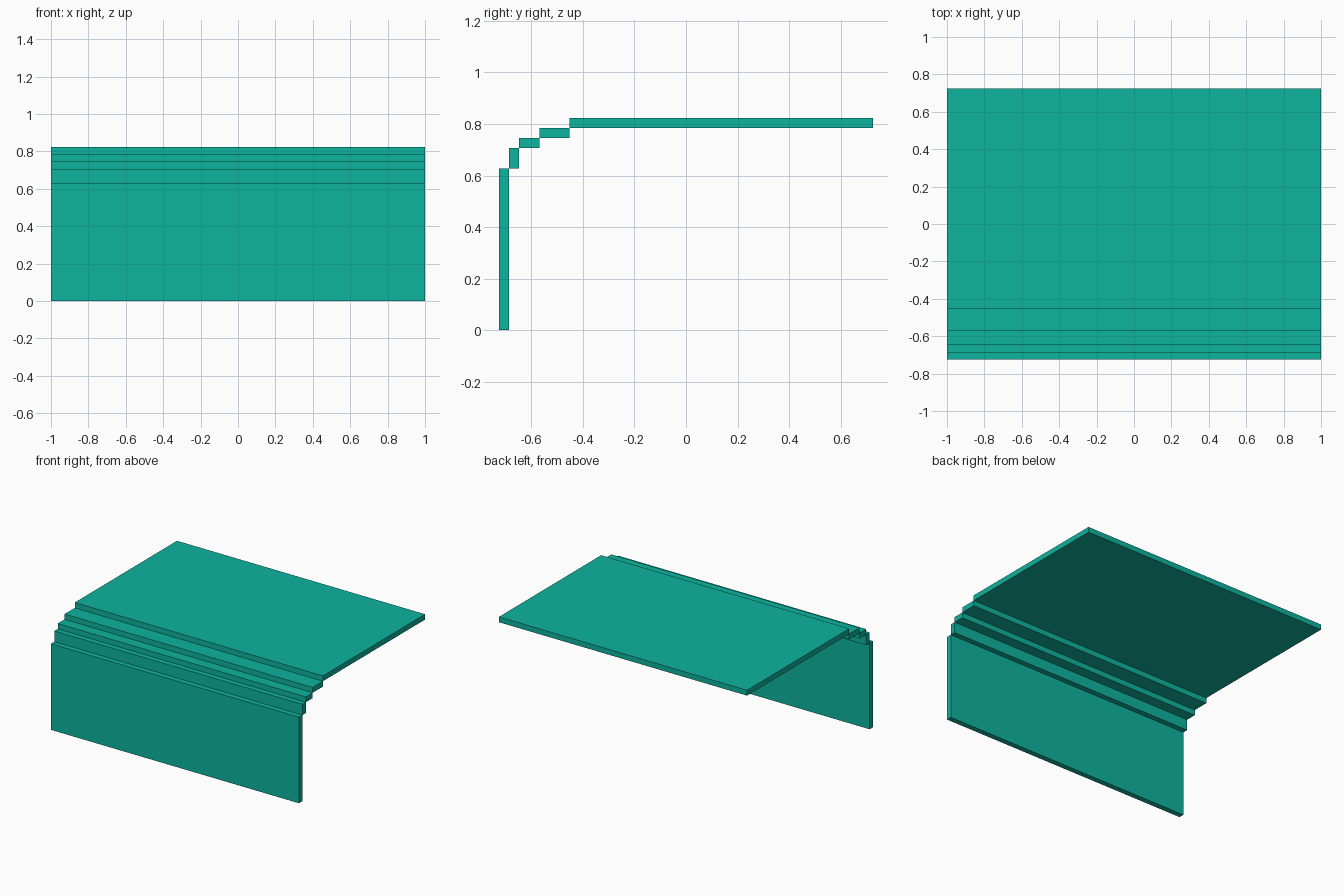
import bpy

if "Cube" in bpy.data.objects:
    bpy.data.objects.remove(bpy.data.objects["Cube"])

U = 2 / 51  # plate thickness, the module of the whole model

teal = bpy.data.materials.new("teal")
teal.diffuse_color = (0.004, 0.451, 0.342, 1)
teal.use_nodes = True
teal.node_tree.nodes["Principled BSDF"].inputs["Base Color"].default_value = teal.diffuse_color


def slab(name, y, z, depth, height):
    """Full-width box from its front-bottom corner, in modules."""
    bpy.ops.mesh.primitive_cube_add(
        size=1, location=(0, (y + depth / 2 - 18.5) * U, (z + height / 2) * U))
    ob = bpy.context.object
    ob.name = name
    ob.scale = (51 * U, depth * U, height * U)
    bpy.ops.object.transform_apply(location=False, rotation=False, scale=True)
    ob.data.materials.append(teal)


# Each slab starts where the previous one ends, stepping back and up
y = z = 0
for name, depth, height in (
        ("front_panel", 1, 16),
        ("lower_step", 1, 2),
        ("middle_step", 2, 1),
        ("upper_step", 3, 1),
        ("top_panel", 30, 1)):
    slab(name, y, z, depth, height)
    y += depth
    z += height
